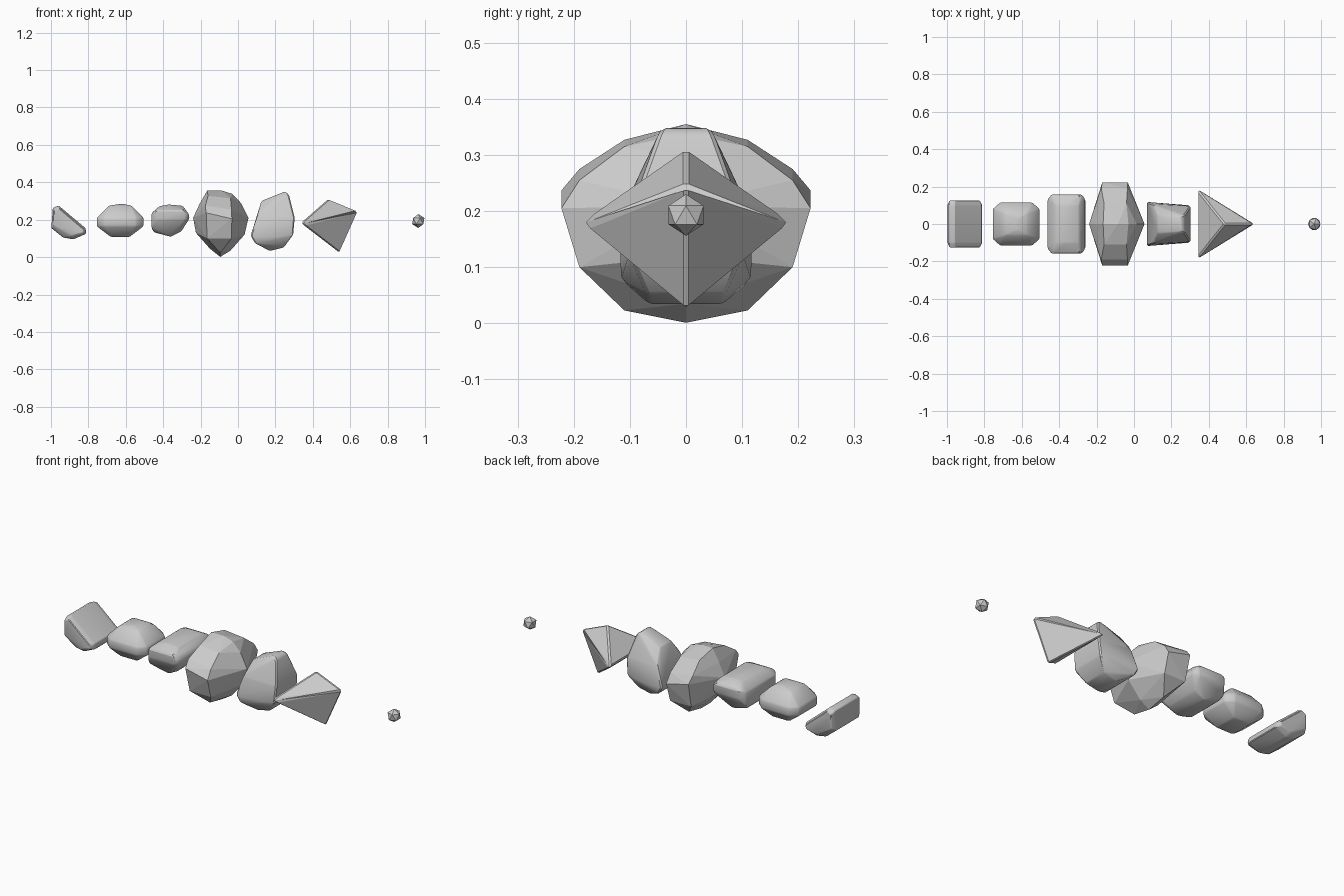
import bpy, bmesh, math


def stone(name, pts, bevel=0.0, smooth=0):
    """Cut stone: convex hull of (x, z, y) corners mirrored across y = 0."""
    bm = bmesh.new()
    for x, z, y in pts:
        for s in ((1, -1) if y else (1,)):
            bm.verts.new((x, s * y, z))
    res = bmesh.ops.convex_hull(bm, input=bm.verts[:])
    inner = {g for g in res["geom_interior"] + res["geom_unused"]
             if isinstance(g, bmesh.types.BMVert) and g.is_valid}
    bmesh.ops.delete(bm, geom=list(inner), context="VERTS")
    bmesh.ops.dissolve_limit(bm, angle_limit=math.radians(4),
                             verts=bm.verts[:], edges=bm.edges[:])
    if bevel:
        bmesh.ops.bevel(bm, geom=bm.edges[:], offset=bevel, segments=1,
                        affect="EDGES", clamp_overlap=True)
    bmesh.ops.recalc_face_normals(bm, faces=bm.faces[:])
    me = bpy.data.meshes.new(name)
    bm.to_mesh(me)
    bm.free()
    ob = bpy.data.objects.new(name, me)
    bpy.context.collection.objects.link(ob)
    if smooth:
        bpy.ops.object.select_all(action="DESELECT")
        ob.select_set(True)
        bpy.context.view_layer.objects.active = ob
        bpy.ops.object.shade_smooth_by_angle(angle=math.radians(smooth))
    return ob


# half stone with a flat table facing up and right
stone("end_half_stone", [
    (-0.96, 0.276, 0.10), (-0.815, 0.155, 0.10), (-0.99, 0.262, 0.10),
    (-0.998, 0.155, 0.10), (-0.935, 0.105, 0.10), (-0.88, 0.095, 0.10),
    (-0.812, 0.125, 0.10),
    (-0.957, 0.262, 0.126), (-0.825, 0.15, 0.126), (-0.985, 0.17, 0.126),
    (-0.985, 0.25, 0.126), (-0.89, 0.115, 0.126), (-0.83, 0.13, 0.126)], 0.003, 20)

# low cushion with a vertical girdle
cushion = []
for s in (1, -1):
    for z in (0.165, 0.21):
        cushion += [(-0.63 + s * 0.125, z, 0.08), (-0.63 + s * 0.085, z, 0.115)]
    cushion += [(-0.63 + s * 0.06, 0.275, 0.06), (-0.63 + s * 0.05, 0.108, 0.065)]
stone("cushion_stone", cushion + [(-0.62, 0.286, 0.03)], 0.006, 30)

# wide barrel stone
stone("barrel_stone", [
    (-0.42, 0.272, 0.10), (-0.37, 0.281, 0.10), (-0.295, 0.274, 0.10),
    (-0.462, 0.235, 0.13), (-0.44, 0.25, 0.158),
    (-0.28, 0.25, 0.158), (-0.262, 0.23, 0.13),
    (-0.462, 0.155, 0.13), (-0.26, 0.205, 0.13),
    (-0.44, 0.20, 0.158), (-0.28, 0.20, 0.158),
    (-0.45, 0.133, 0.10), (-0.36, 0.109, 0.10), (-0.303, 0.138, 0.10)], 0.006, 30)

# large oval centre stone
stone("centre_stone", [
    (-0.165, 0.355, 0), (-0.085, 0.355, 0), (-0.03, 0.338, 0),
    (0.015, 0.29, 0), (0.056, 0.21, 0), (0.035, 0.12, 0), (-0.04, 0.035, 0),
    (-0.095, 0.001, 0), (-0.15, 0.045, 0), (-0.225, 0.13, 0),
    (-0.24, 0.21, 0), (-0.205, 0.285, 0),
    (-0.16, 0.327, 0.11), (-0.04, 0.315, 0.11), (-0.095, 0.023, 0.11),
    (-0.175, 0.275, 0.19), (-0.035, 0.255, 0.19),
    (-0.165, 0.10, 0.19), (-0.035, 0.10, 0.19),
    (-0.17, 0.237, 0.222), (-0.033, 0.205, 0.222)])

# tall tapered stone
stone("tall_stone", [
    (0.125, 0.30, 0.05), (0.25, 0.35, 0.042), (0.272, 0.335, 0.05),
    (0.105, 0.22, 0.105), (0.068, 0.115, 0.118), (0.09, 0.075, 0.115),
    (0.303, 0.21, 0.095), (0.295, 0.12, 0.10),
    (0.245, 0.052, 0.07), (0.17, 0.033, 0.065)], 0.006, 30)

# pointed stone with a wedge back
stone("pointed_stone", [
    (0.34, 0.185, 0.182), (0.35, 0.172, 0.182), (0.485, 0.312, 0),
    (0.645, 0.246, 0), (0.545, 0.022, 0)], 0.007)

# small bead on the far end
bpy.ops.mesh.primitive_ico_sphere_add(subdivisions=1, radius=0.037,
                                      location=(0.964, 0, 0.193))
bpy.context.object.name = "end_bead"
